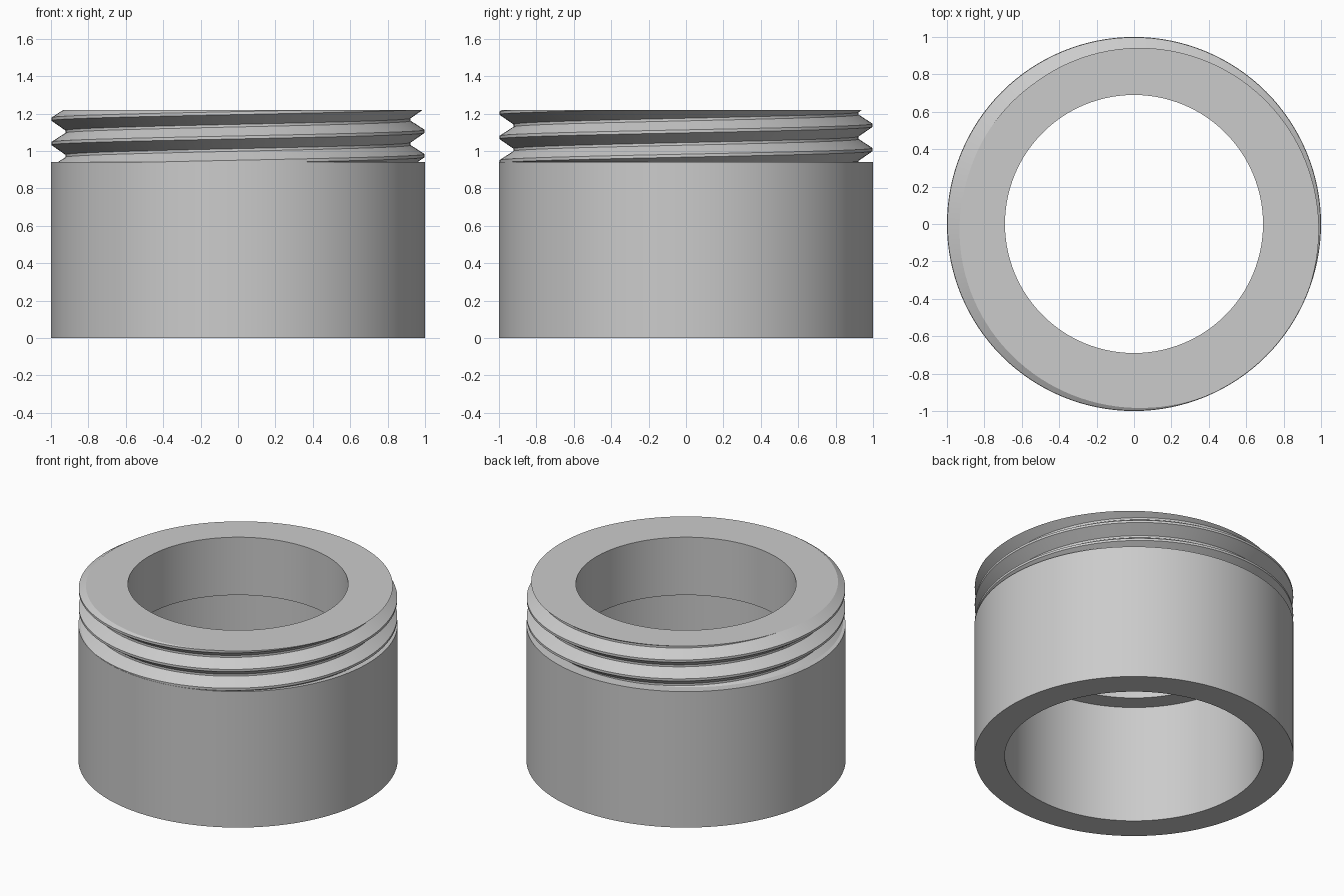
import bpy
import bmesh
from math import cos, sin, pi, radians

cube = bpy.data.objects.get("Cube")
if cube:
    bpy.data.objects.remove(cube, do_unlink=True)

STEPS = 128          # segments per full turn
SHOULDER, TOP = 0.94, 1.22
BORE = 0.69
PITCH = 0.13

grey = bpy.data.materials.new("light grey")
grey.use_nodes = True
colour = (0.6, 0.6, 0.6, 1)
grey.diffuse_color = colour
grey.node_tree.nodes["Principled BSDF"].inputs["Base Color"].default_value = colour


def sweep(profile, turns=1, rise=0.0):
    """Turn a (radius, z) profile round the z axis, climbing by rise per turn."""
    bm = bmesh.new()
    rows = []
    for i in range(STEPS * turns + 1):
        a = 2 * pi * i / STEPS
        rows.append([bm.verts.new((r * cos(a), r * sin(a), z + rise * i / STEPS))
                     for r, z in profile])
    for a, b in zip(rows, rows[1:]):
        for j in range(len(profile) - 1):
            bm.faces.new((a[j], b[j], b[j + 1], a[j + 1]))
    bmesh.ops.remove_doubles(bm, verts=bm.verts[:], dist=1e-5)
    return bm


def finish(bm, name):
    mesh = bpy.data.meshes.new(name)
    bm.to_mesh(mesh)
    bm.free()
    mesh.materials.append(grey)
    obj = bpy.data.objects.new(name, mesh)
    bpy.context.collection.objects.link(obj)
    bpy.ops.object.select_all(action='DESELECT')
    obj.select_set(True)
    bpy.context.view_layer.objects.active = obj
    bpy.ops.object.shade_smooth_by_angle(angle=radians(20))


# Body: stepped bore, base ring, outer wall and shoulder
finish(sweep([(BORE, TOP), (BORE, 0.82), (0.81, 0.82), (0.81, 0),
              (1, 0), (1, SHOULDER), (0.88, SHOULDER)]), "body")

# Threaded neck: helical ridge trimmed flat at the shoulder and the rim
start = 1.105 - 3 * PITCH
crest, root = 0.998, 0.923
ridge = [(crest, -0.008), (crest, 0.008), (root, 0.056), (root, 0.07),
         (crest, PITCH - 0.008)]
bm = sweep([(r, start + z) for r, z in ridge], turns=5, rise=PITCH)
for height, up in ((SHOULDER, -1), (TOP, 1)):
    bmesh.ops.bisect_plane(bm, geom=bm.verts[:] + bm.edges[:] + bm.faces[:],
                           plane_co=(0, 0, height), plane_no=(0, 0, up),
                           clear_outer=True)

# Rim: flat ring between the trimmed thread and the bore
rim = [e for e in bm.edges if e.is_boundary
       and all(abs(v.co.z - TOP) < 1e-4 for v in e.verts)]
circle = [bm.verts.new((BORE * cos(2 * pi * i / STEPS), BORE * sin(2 * pi * i / STEPS), TOP))
          for i in range(STEPS)]
rim += [bm.edges.new((circle[i - 1], circle[i])) for i in range(STEPS)]
cap = bmesh.ops.triangle_fill(bm, use_beauty=True, edges=rim, normal=(0, 0, 1))
bm.normal_update()
for face in cap["geom"]:
    if isinstance(face, bmesh.types.BMFace) and face.normal.z < 0:
        face.normal_flip()
finish(bm, "threaded_neck")
